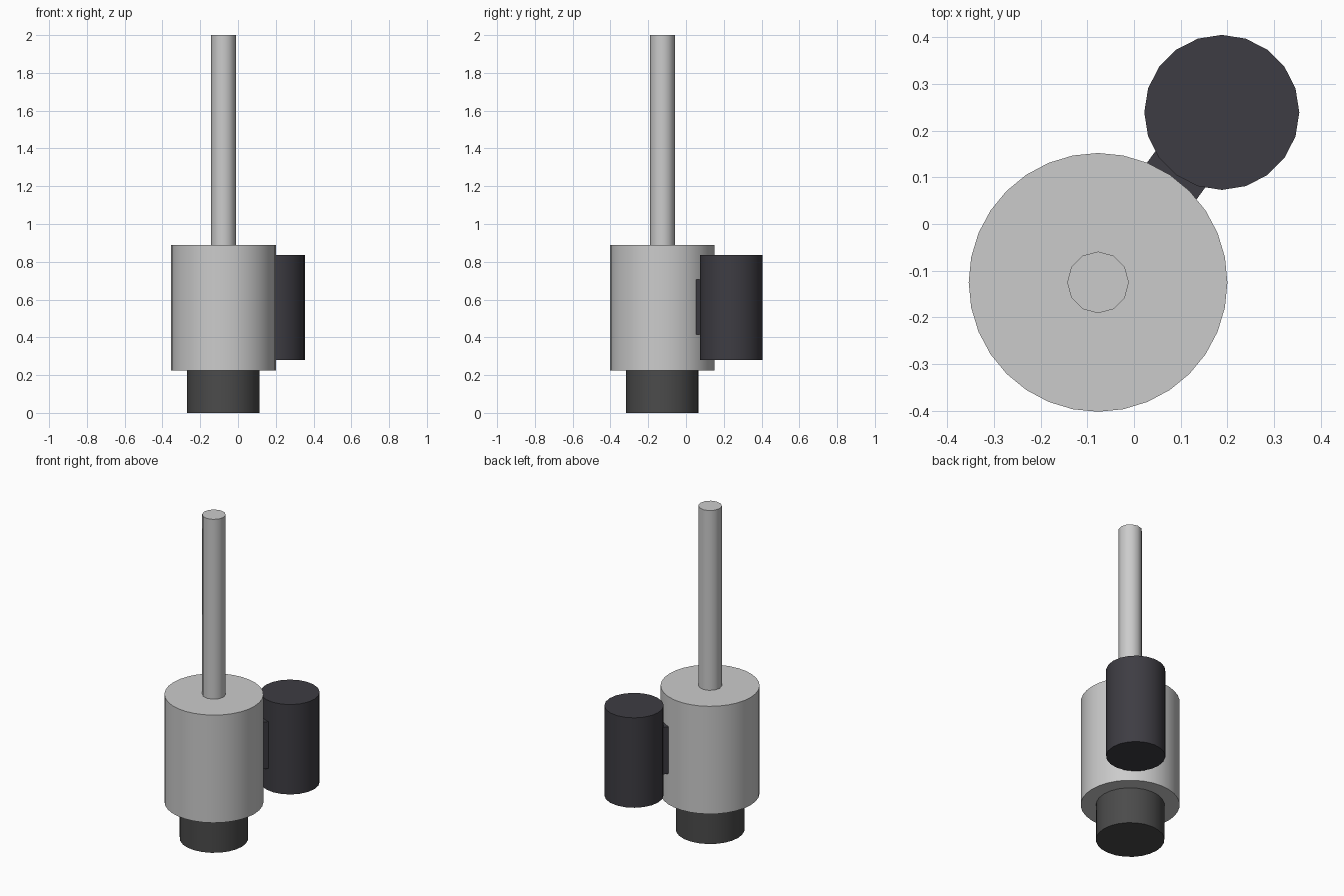
import bpy, math

if "Cube" in bpy.data.objects:
    bpy.data.objects.remove(bpy.data.objects["Cube"])

CENTER = (-0.077, -0.125)   # axis of the main body
SIDE = (0.188, 0.239)       # axis of the side canister


def material(name, rgb):
    m = bpy.data.materials.new(name)
    m.diffuse_color = (*rgb, 1)
    m.use_nodes = True
    m.node_tree.nodes["Principled BSDF"].inputs["Base Color"].default_value = m.diffuse_color
    return m


def cylinder(name, center, radius, z0, z1, sides, mat=None):
    bpy.ops.mesh.primitive_cylinder_add(
        vertices=sides, radius=radius, depth=z1 - z0,
        location=(*center, (z0 + z1) / 2))
    ob = bpy.context.object
    ob.name = name
    if mat:
        ob.data.materials.append(mat)
    bpy.ops.object.shade_smooth_by_angle(angle=math.radians(40))
    return ob


rubber = material("dark_grey", (0.07, 0.07, 0.07))
black = material("black", (0.048, 0.046, 0.056))

# Base collar, main body and rod share one axis
cylinder("base_collar", CENTER, 0.192, 0, 0.225, 24, rubber)
cylinder("main_body", CENTER, 0.277, 0.225, 0.89, 32)
cylinder("rod", CENTER, 0.066, 0.89, 2.0, 12)

# Side canister
cylinder("side_canister", SIDE, 0.166, 0.28, 0.835, 20, black)

# Bracket joining the canister to the body
angle = math.atan2(SIDE[1] - CENTER[1], SIDE[0] - CENTER[0])
reach = 0.28
bpy.ops.mesh.primitive_cube_add(
    size=1, rotation=(0, 0, angle),
    location=(CENTER[0] + reach * math.cos(angle),
              CENTER[1] + reach * math.sin(angle), 0.56))
bracket = bpy.context.object
bracket.name = "bracket"
bracket.scale = (0.07, 0.132, 0.29)
bracket.data.materials.append(black)
